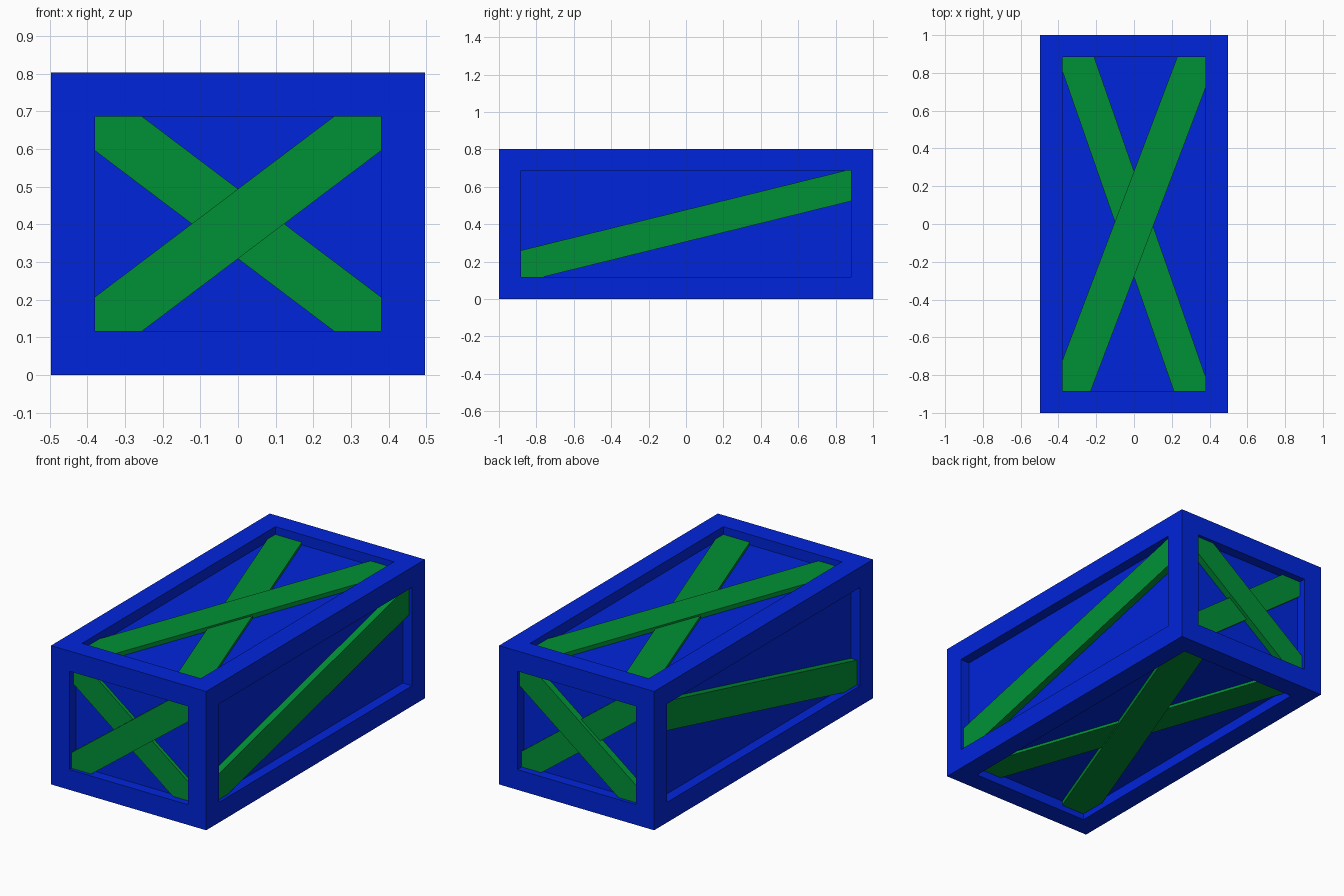
import bpy, bmesh
from math import atan
from mathutils import Matrix, Vector

if "Cube" in bpy.data.objects:
    bpy.data.objects.remove(bpy.data.objects["Cube"], do_unlink=True)

SIZE = Vector((0.993, 2.0, 0.803))
BORDER, DEPTH = 0.117, 0.06
MID = Vector((0, 0, SIZE.z / 2))


def material(name, color):
    m = bpy.data.materials.new(name)
    m.use_nodes = True
    m.diffuse_color = color
    m.node_tree.nodes["Principled BSDF"].inputs["Base Color"].default_value = color
    return m


def finish(bm, name, mat):
    bmesh.ops.recalc_face_normals(bm, faces=bm.faces[:])
    mesh = bpy.data.meshes.new(name)
    bm.to_mesh(mesh)
    bm.free()
    mesh.materials.append(mat)
    bpy.context.collection.objects.link(bpy.data.objects.new(name, mesh))


blue = material("crate blue", (0, 0.018, 0.7, 1))
green = material("brace green", (0, 0.285, 0.037, 1))

# Crate body with a recessed panel on every side
bm = bmesh.new()
bmesh.ops.create_cube(bm, size=1, matrix=Matrix.Translation(MID) @ Matrix.Diagonal(SIZE.to_4d()))
panels = bm.faces[:]
bmesh.ops.inset_individual(bm, faces=panels, thickness=BORDER, use_even_offset=True)
bmesh.ops.inset_individual(bm, faces=panels, thickness=0, depth=-DEPTH)
finish(bm, "crate_body", blue)


def brace(name, axis, side, slope, width, top, offset=0):
    """Diagonal board on one side, trimmed to its recess; top is its drop below the rim."""
    u = Vector((0, 1, 0)) if axis == 0 else Vector((1, 0, 0))
    v = Vector((0, 1, 0)) if axis == 2 else Vector((0, 0, 1))
    n = Vector((0, 0, 0))
    n[axis] = side
    frame = Matrix((u, v, n)).transposed().to_4x4()
    half_u = u.dot(SIZE) / 2 - BORDER
    half_v = v.dot(SIZE) / 2 - BORDER
    thick = DEPTH - top
    bm = bmesh.new()
    bmesh.ops.create_cube(bm, size=1, matrix=Matrix.Translation((0, offset, 0))
                          @ Matrix.Rotation(atan(slope), 4, "Z")
                          @ Matrix.Diagonal((4, width, thick, 1)))
    for co, no in (((half_u, 0, 0), (1, 0, 0)), ((-half_u, 0, 0), (-1, 0, 0)),
                   ((0, half_v, 0), (0, 1, 0)), ((0, -half_v, 0), (0, -1, 0))):
        cut = bmesh.ops.bisect_plane(bm, geom=bm.verts[:] + bm.edges[:] + bm.faces[:],
                                     plane_co=co, plane_no=no, clear_outer=True)
        edges = [e for e in cut["geom_cut"] if isinstance(e, bmesh.types.BMEdge)]
        if edges:
            bmesh.ops.holes_fill(bm, edges=edges, sides=0)
    center = MID + n * (abs(n.dot(SIZE)) / 2 - top - thick / 2)
    bm.transform(Matrix.Translation(center) @ frame)
    finish(bm, name, green)


# Crossed braces on the ends, top and bottom; a single brace on each long side
for name, side in (("front", -1), ("back", 1)):
    brace(name + "_brace_over", 1, side, 0.755, 0.148, 0.02)
    brace(name + "_brace_under", 1, side, -0.755, 0.148, 0.04)
for name, side in (("bottom", -1), ("top", 1)):
    brace(name + "_brace_over", 2, side, 2.64, 0.198, 0.035)
    brace(name + "_brace_under", 2, side, -2.87, 0.184, 0.045)
for name, side in (("right", -1), ("left", 1)):
    brace(name + "_brace", 0, side, 0.246, 0.166, 0.02, -0.01)
